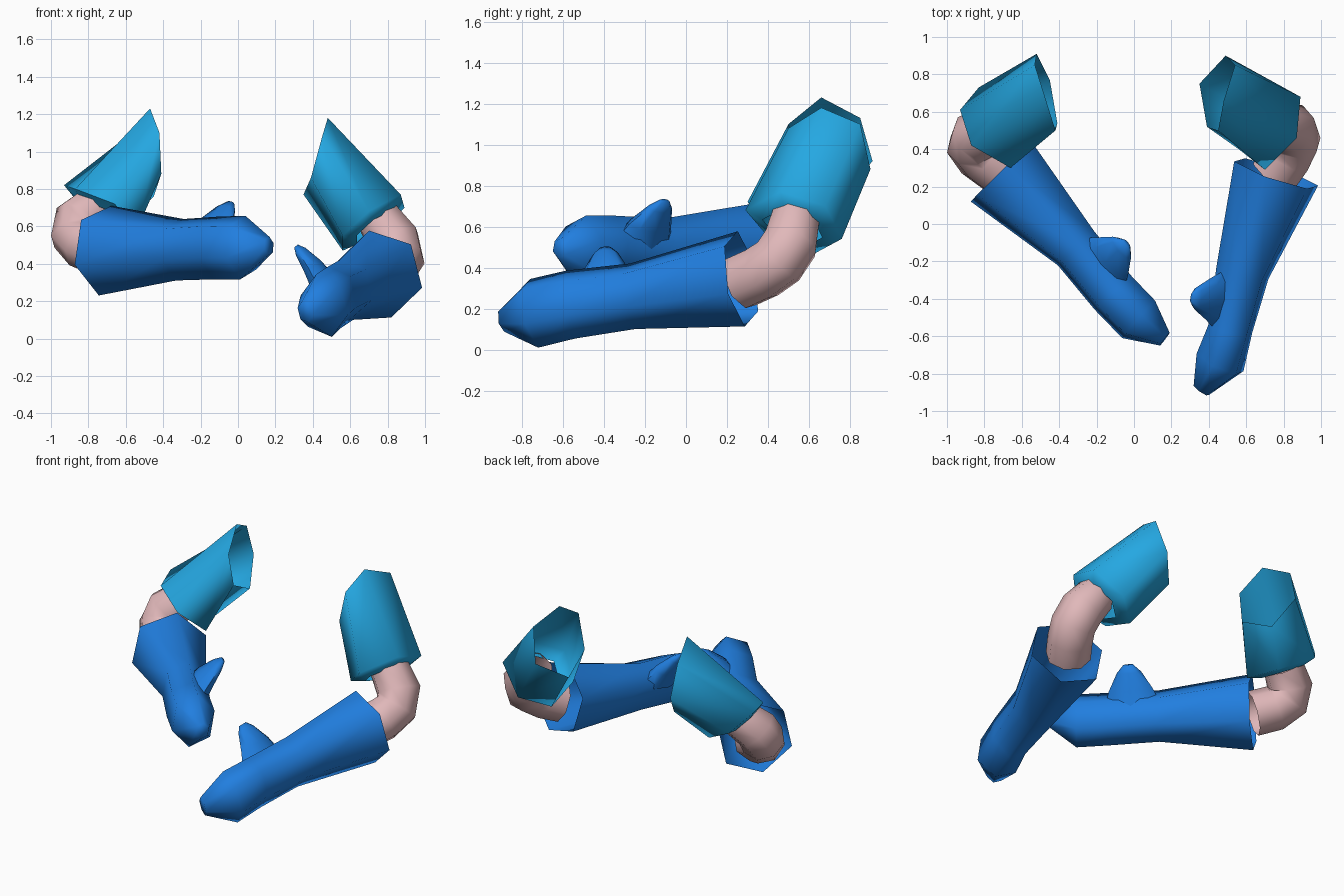
import bpy, bmesh, math
from mathutils import Vector

if "Cube" in bpy.data.objects:
    bpy.data.objects.remove(bpy.data.objects["Cube"])


def material(name, rgb):
    m = bpy.data.materials.new(name)
    m.diffuse_color = (*rgb, 1)
    m.use_nodes = True
    m.node_tree.nodes["Principled BSDF"].inputs["Base Color"].default_value = m.diffuse_color
    return m


BLUE = material("glove_blue", (0.015, 0.21, 0.74))
CYAN = material("sleeve_cyan", (0.018, 0.39, 0.76))
SKIN = material("skin_pink", (0.75, 0.48, 0.49))


def skin_rings(name, rings, mat, cap_end=False, inward=False):
    """Join rings of points into a tube."""
    bm = bmesh.new()
    vs = [[bm.verts.new(p) for p in r] for r in rings]
    n = len(vs[0])
    for a, b in zip(vs, vs[1:]):
        for i in range(n):
            j = (i + 1) % n
            bm.faces.new((a[i], a[j], b[j], b[i]))
    if cap_end:
        bm.faces.new(vs[-1])
    bmesh.ops.recalc_face_normals(bm, faces=bm.faces)
    me = bpy.data.meshes.new(name)
    bm.to_mesh(me)
    bm.free()
    # make every face point away from (or towards) the tube's middle line
    f = me.polygons[(len(rings) - 2) * n]
    c = sum((Vector(p) for r in rings[-2:] for p in r), Vector()) / (2 * n)
    if (f.normal.dot(f.center - c) < 0) != inward:
        me.flip_normals()
    me.materials.append(mat)
    ob = bpy.data.objects.new(name, me)
    bpy.context.collection.objects.link(ob)
    bpy.ops.object.select_all(action='DESELECT')
    ob.select_set(True)
    bpy.context.view_layer.objects.active = ob
    bpy.ops.object.shade_smooth_by_angle(angle=math.radians(75))
    return ob


def loft(name, path, ref, mat, sides=6, roll=0, **caps):
    """Sweep rings along (centre, half width, half height) stations."""
    pts = [Vector(p[0]) for p in path]
    rings = []
    for i, (c, a, b) in enumerate(path):
        t = (pts[min(i + 1, len(pts) - 1)] - pts[max(i - 1, 0)]).normalized()
        u = t.cross(Vector(ref)).normalized()
        v = u.cross(t).normalized()
        ring = []
        for k in range(sides):
            ang = math.radians(roll) + 2 * math.pi * k / sides
            ring.append(pts[i] + u * a * math.cos(ang) + v * b * math.sin(ang))
        rings.append(ring)
    return skin_rings(name, rings, mat, **caps)


# mittens, open at the cuff
loft("right_mitten", [
    ((0.76, 0.27, 0.345), 0.245, 0.24),
    ((0.58, -0.26, 0.26), 0.15, 0.165),
    ((0.515, -0.56, 0.22), 0.125, 0.172),
    ((0.46, -0.74, 0.177), 0.14, 0.175),
    ((0.36, -0.89, 0.145), 0.05, 0.06)],
    (0, 0, 1), BLUE, roll=78, cap_end=True)
loft("left_mitten", [
    ((-0.71, 0.28, 0.47), 0.24, 0.245),
    ((-0.31, -0.13, 0.475), 0.14, 0.168),
    ((-0.11, -0.37, 0.485), 0.14, 0.172),
    ((0.025, -0.51, 0.485), 0.14, 0.174),
    ((0.165, -0.615, 0.495), 0.045, 0.05)],
    (0, 0, 1), BLUE, roll=102, cap_end=True)

# thumbs
loft("right_thumb", [
    ((0.46, -0.40, 0.29), 0.07, 0.16),
    ((0.40, -0.395, 0.385), 0.055, 0.115),
    ((0.335, -0.395, 0.465), 0.033, 0.065),
    ((0.31, -0.395, 0.495), 0.012, 0.03)],
    (0.25, 0.97, 0), BLUE, sides=8, cap_end=True)
loft("left_thumb", [
    ((-0.17, -0.215, 0.52), 0.08, 0.18),
    ((-0.12, -0.175, 0.61), 0.06, 0.135),
    ((-0.065, -0.125, 0.69), 0.035, 0.075),
    ((-0.04, -0.105, 0.725), 0.015, 0.03)],
    (0.64, -0.76, 0), BLUE, sides=8, cap_end=True)


# bare bent elbows, narrowing a little inside the sleeve
def elbow(name, centres):
    p = [Vector(c) for c in centres]
    bend = (p[1] - p[0]).cross(p[-1] - p[-2])
    radii = [0.14] * (len(p) - 1) + [0.125]
    loft(name, [(c, r, r) for c, r in zip(centres, radii)], bend, SKIN,
         sides=8, roll=22.5)


elbow("right_elbow", [(0.75, 0.27, 0.33), (0.82, 0.37, 0.375),
                      (0.86, 0.45, 0.43), (0.84, 0.51, 0.52),
                      (0.75, 0.535, 0.64)])
elbow("left_elbow", [(-0.71, 0.28, 0.46), (-0.82, 0.36, 0.505),
                     (-0.865, 0.42, 0.55), (-0.85, 0.465, 0.63),
                     (-0.75, 0.52, 0.71)])


# six-sided sleeves: slanted open upper ring, lower ring, rim turned in
def sleeve(name, upper, lower):
    mid = sum((Vector(p) for p in lower), Vector()) / 6
    top = sum((Vector(p) for p in upper), Vector()) / 6
    down = (mid - top).normalized() * 0.03
    rim = [mid + (Vector(p) - mid) * 0.62 + down for p in lower]
    ob = skin_rings(name, [rim, lower, upper], CYAN, inward=True)
    return ob


sleeve("right_sleeve",
       [(0.45, 0.50, 1.08), (0.48, 0.66, 1.18), (0.54, 0.85, 1.10),
        (0.49, 0.90, 0.88), (0.35, 0.75, 0.77), (0.39, 0.52, 0.86)],
       [(0.70, 0.29, 0.68), (0.87, 0.46, 0.77), (0.89, 0.68, 0.70),
        (0.72, 0.76, 0.54), (0.56, 0.63, 0.47), (0.56, 0.40, 0.55)])
sleeve("left_sleeve",
       [(-0.42, 0.50, 1.10), (-0.47, 0.66, 1.23), (-0.53, 0.85, 1.13),
        (-0.52, 0.91, 0.92), (-0.45, 0.77, 0.76), (-0.41, 0.54, 0.88)],
       [(-0.66, 0.30, 0.72), (-0.87, 0.42, 0.80), (-0.93, 0.61, 0.82),
        (-0.83, 0.73, 0.70), (-0.62, 0.64, 0.58), (-0.54, 0.43, 0.58)])
